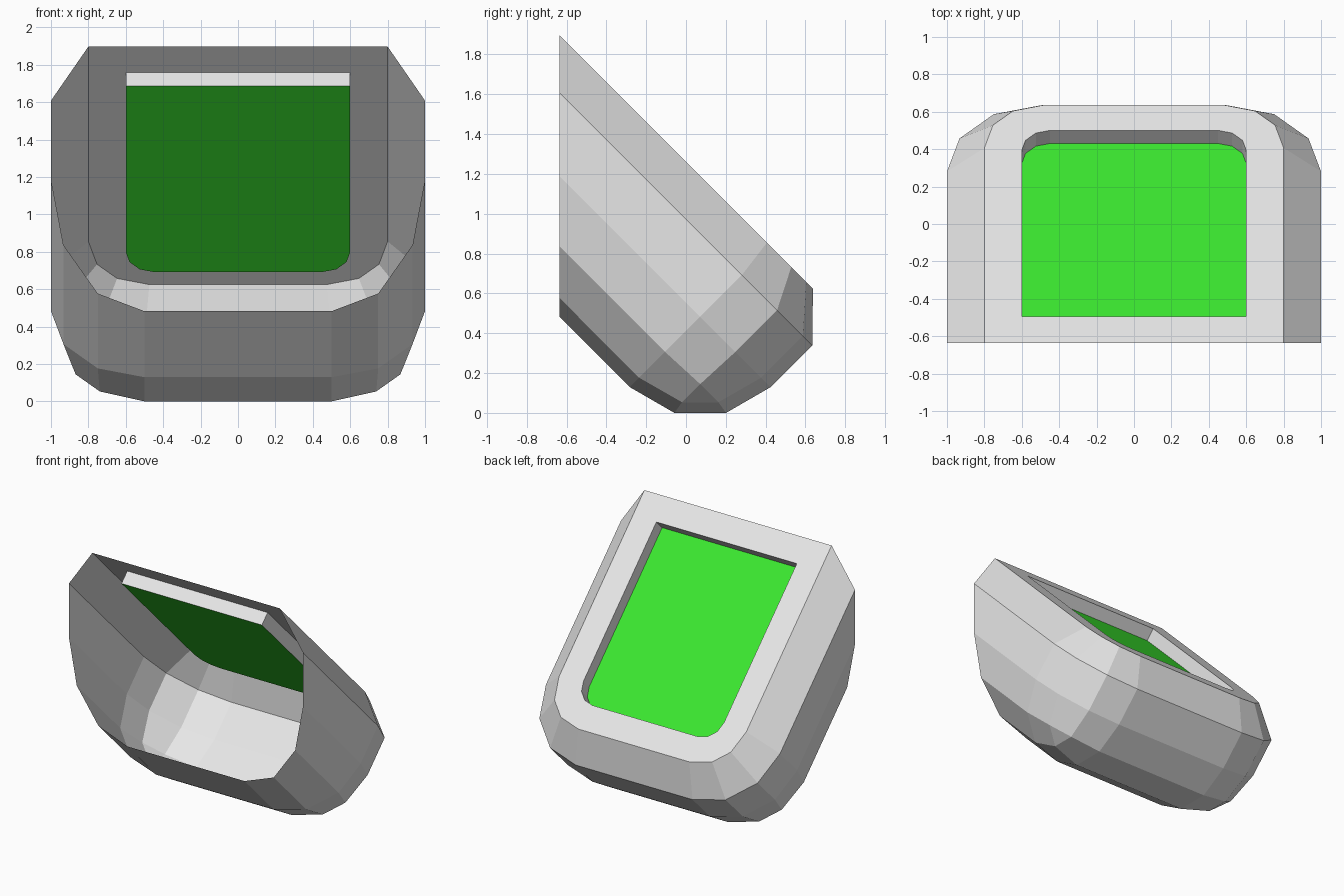
import bpy, bmesh, math
from mathutils import Matrix, Vector

cube = bpy.data.objects.get("Cube")
if cube:
    bpy.data.objects.remove(cube, do_unlink=True)


def material(name, color):
    m = bpy.data.materials.new(name)
    m.use_nodes = True
    m.diffuse_color = color
    m.node_tree.nodes["Principled BSDF"].inputs["Base Color"].default_value = color
    return m


def add_object(name, bm, mat):
    mesh = bpy.data.meshes.new(name)
    bm.to_mesh(mesh)
    bm.free()
    mesh.materials.append(mat)
    obj = bpy.data.objects.new(name, mesh)
    bpy.context.collection.objects.link(obj)
    return obj


grey = material("light grey", (0.8, 0.8, 0.8, 1))
green = material("bright green", (0.05, 0.91, 0.033, 1))

# The housing is built lying flat, then tilted 45 degrees
TILT = Matrix.Rotation(math.radians(-45), 4, 'X')
BOTTOM, SHOULDER, RIM, SCREEN = -0.106, 0.69, 0.8945, 0.7955
START, END = -2.5, 0.207
FRONT = -0.635


def screen_outline(height):
    """Square at the top end, rounded at the lower end."""
    half, top, low, r = 0.6, -1.595, -0.187, 0.15
    pts = [Vector((-half, top, height)), Vector((half, top, height))]
    for side in (1, -1):
        arc = [math.radians(a) for a in (0, 30, 60, 90)]
        if side < 0:
            arc.reverse()
        for a in arc:
            pts.append(Vector((side * (half - r + r * math.cos(a)),
                               low - r + r * math.sin(a), height)))
    return pts


# Housing: box with rounded underside and lower end
bm = bmesh.new()
size = Matrix.Diagonal((2, END - START, SHOULDER - BOTTOM, 1))
place = Matrix.Translation((0, (START + END) / 2, (SHOULDER + BOTTOM) / 2))
bmesh.ops.create_cube(bm, size=1, matrix=place @ size)


def is_rounded(edge):
    mid = (edge.verts[0].co + edge.verts[1].co) / 2
    at_bottom = abs(mid.z - BOTTOM) < 0.01
    at_end = abs(mid.y - END) < 0.01
    at_side = abs(mid.x) > 0.99
    return at_bottom + at_end + at_side == 2 and mid.z < SHOULDER - 0.01 and mid.y > START + 0.01


bmesh.ops.bevel(bm, geom=[e for e in bm.edges if is_rounded(e)], offset=0.5,
                offset_type='OFFSET', segments=3, profile=0.5,
                affect='EDGES', clamp_overlap=False)

# Sloping shoulder up to the rim
top = max(bm.faces, key=lambda f: f.calc_center_median().z)
bmesh.ops.inset_individual(bm, faces=[top], thickness=0.2, use_even_offset=True)
for v in top.verts:
    v.co.z = RIM

# Rim with an opening, and the recess walls below it
rim_edges = list(top.edges)
bmesh.ops.delete(bm, geom=[top], context='FACES_ONLY')
upper = [bm.verts.new(p) for p in screen_outline(RIM)]
lower = [bm.verts.new(p) for p in screen_outline(SCREEN)]
count = len(upper)
hole_edges = [bm.edges.new((upper[i], upper[(i + 1) % count])) for i in range(count)]
bmesh.ops.triangle_fill(bm, edges=rim_edges + hole_edges, use_beauty=True, normal=(0, 0, 1))
for i in range(count):
    j = (i + 1) % count
    bm.faces.new((upper[i], upper[j], lower[j], lower[i]))
floor = bm.faces.new(lower)
bmesh.ops.recalc_face_normals(bm, faces=bm.faces[:])
bmesh.ops.delete(bm, geom=[floor], context='FACES_ONLY')

# Tilt, then slice the front open
bm.transform(TILT)
bmesh.ops.bisect_plane(bm, geom=bm.verts[:] + bm.edges[:] + bm.faces[:],
                       plane_co=(0, FRONT, 0), plane_no=(0, -1, 0), clear_outer=True)
ground = min(v.co.z for v in bm.verts)
drop = Matrix.Translation((0, 0, -ground))
bm.transform(drop)
add_object("housing", bm, grey)

# Screen panel at the bottom of the recess
bm = bmesh.new()
bm.faces.new([bm.verts.new(p) for p in screen_outline(SCREEN)])
bm.transform(drop @ TILT)
add_object("screen", bm, green)
